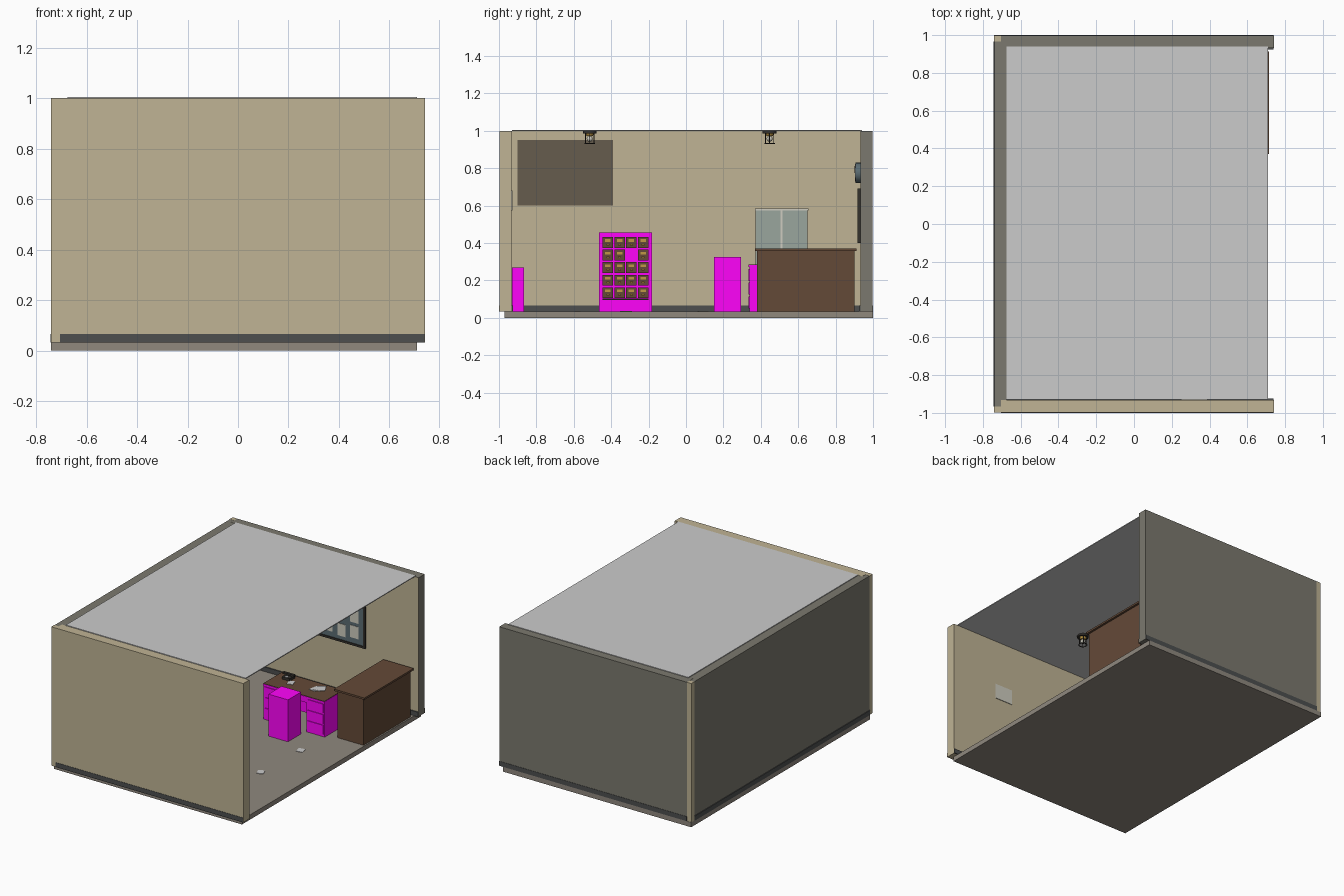
import bpy, math
from mathutils import Vector, Matrix

if "Cube" in bpy.data.objects:
    bpy.data.objects.remove(bpy.data.objects["Cube"])

MATS = {}


def mat(name, r, g, b):
    """Material from display colour values 0-255."""
    m = bpy.data.materials.new(name)
    m.diffuse_color = tuple((v / 255) ** 2.2 for v in (r, g, b)) + (1,)
    m.use_nodes = True
    m.node_tree.nodes["Principled BSDF"].inputs["Base Color"].default_value = m.diffuse_color
    MATS[name] = m


for spec in [("tan", 190, 178, 147), ("grey", 122, 120, 110), ("floor", 142, 135, 125),
             ("skirting", 78, 80, 80), ("ceiling", 200, 199, 196), ("magenta", 255, 12, 250),
             ("brown", 100, 75, 58), ("board", 102, 92, 78), ("teal", 152, 164, 156),
             ("pale", 205, 203, 190), ("gold", 190, 150, 70), ("dark", 55, 52, 48),
             ("slate", 92, 108, 114), ("white", 225, 226, 224)]:
    mat(*spec)


def box(name, x, y, z, m, inner=None, axis=None):
    """Box from (min, max) ranges; faces along axis may take a second material."""
    v = [(a, b, c) for a in x for b in y for c in z]
    f = [(0, 1, 3, 2), (4, 6, 7, 5), (0, 4, 5, 1), (2, 3, 7, 6), (0, 2, 6, 4), (1, 5, 7, 3)]
    me = bpy.data.meshes.new(name)
    me.from_pydata(v, [], f)
    me.materials.append(MATS[m])
    if inner:
        me.materials.append(MATS[inner])
        for p in me.polygons:
            if p.normal.dot(Vector(axis)) > 0.9:
                p.material_index = 1
    ob = bpy.data.objects.new(name, me)
    bpy.context.collection.objects.link(ob)
    return ob


def cyl(name, loc, r, depth, m, rot=(0, 0, 0), r2=None):
    bpy.ops.mesh.primitive_cone_add(vertices=24, radius1=r, radius2=r if r2 is None else r2,
                                    depth=depth, location=loc, rotation=rot)
    ob = bpy.context.object
    ob.name = name
    ob.data.materials.append(MATS[m])
    bpy.ops.object.shade_smooth_by_angle()
    return ob


def sheet(name, cx, cy, z, w, h, angle):
    """Loose sheet of paper lying flat."""
    ob = box(name, (-w / 2, w / 2), (-h / 2, h / 2), (0, 0.003), "white")
    ob.matrix_world = Matrix.Translation((cx, cy, z)) @ Matrix.Rotation(angle, 4, 'Z')


# Room shell, open on the right side
F = 0.033
box("floor", (-0.74, 0.71), (-0.97, 1.0), (0, F), "floor")
box("ceiling", (-0.675, 0.71), (-0.93, 0.94), (0.998, 1.004), "ceiling")
box("left_wall", (-0.738, -0.675), (-0.965, 0.965), (F, 0.999), "grey", "tan", (1, 0, 0))
box("back_wall", (-0.705, 0.74), (0.932, 0.998), (F, 1), "grey", "tan", (0, -1, 0))
box("front_wall", (-0.705, 0.74), (-0.998, -0.932), (F, 1), "tan")
for s, n in ((-1, "front"), (1, "back")):
    box(n + "_corner_post", (-0.74, -0.705), sorted((s * 0.965, s * 0.998)), (F, 1), "tan")
    for t, a, b in (("outer", 0.997, 1.0), ("inner", 0.925, 0.933)):
        box(f"{n}_{t}_skirting", (-0.705, 0.739), sorted((s * a, s * b)), (F, 0.065), "skirting")
box("left_outer_skirting", (-0.743, -0.737), (-0.965, 0.965), (F, 0.065), "skirting")
box("left_inner_skirting", (-0.676, -0.668), (-0.93, 0.93), (F, 0.065), "skirting")

# Reception counter
box("counter_body", (0.50, 0.70), (0.38, 0.90), (F, 0.357), "brown")
box("counter_top", (0.48, 0.715), (0.37, 0.912), (0.357, 0.37), "brown")

# Desk with two drawer pedestals
for n, x in (("left", (-0.04, 0.10)), ("right", (0.29, 0.43))):
    box(n + "_pedestal", x, (0.34, 0.54), (F, 0.272), "magenta")
    for i in range(3):
        z = 0.05 + i * 0.074
        box(f"{n}_desk_drawer_{i}", (x[0] + 0.01, x[1] - 0.01), (0.335, 0.341), (z, z + 0.064), "magenta")
box("desk_back_panel", (0.10, 0.29), (0.525, 0.54), (0.06, 0.272), "magenta")
box("desk_apron", (0.10, 0.29), (0.34, 0.525), (0.235, 0.272), "magenta")
box("desk_edge", (-0.042, 0.432), (0.333, 0.545), (0.271, 0.281), "magenta")
box("desk_top", (-0.04, 0.43), (0.335, 0.543), (0.281, 0.284), "brown")
box("chair_block", (0.13, 0.28), (0.15, 0.295), (F, 0.325), "magenta")

# Telephone and papers
box("phone_base", (0.02, 0.08), (0.455, 0.515), (0.284, 0.302), "dark")
box("phone_handset", (0.005, 0.095), (0.48, 0.498), (0.308, 0.32), "dark")
for i, x in enumerate((0.02, 0.07)):
    box(f"phone_cradle_{i}", (x, x + 0.012), (0.482, 0.496), (0.3, 0.31), "dark")
cyl("phone_dial", (0.05, 0.467, 0.304), 0.011, 0.006, "white")
sheet("desk_note", 0.10, 0.44, 0.284, 0.04, 0.05, 0.3)
for i in range(3):
    sheet(f"desk_paper_{i}", 0.28 + i * 0.018, 0.455 + i * 0.008, 0.284 + i * 0.003, 0.05, 0.065, i * 0.35 - 0.2)
for i, (x, y, a) in enumerate(((0.40, -0.32, 0.4), (0.05, -0.58, 0.0), (0.42, 0.09, 0.2))):
    sheet(f"floor_paper_{i}", x, y, F, 0.045, 0.05 if i != 1 else 0.03, a)

# Card drawer cabinet on the left wall
box("drawer_cabinet", (-0.67, -0.53), (-0.465, -0.182), (F, 0.455), "magenta")
for r in range(5):
    for c in range(4):
        if (r, c) == (3, 2):
            continue  # one drawer is missing
        y, z = -0.446 + c * 0.063, 0.105 + r * 0.067
        tag = f"{r}_{c}"
        box("card_drawer_" + tag, (-0.531, -0.518), (y, y + 0.056), (z, z + 0.058), "brown")
        box("label_frame_" + tag, (-0.519, -0.515), (y + 0.013, y + 0.043), (z + 0.033, z + 0.047), "gold")
        box("drawer_pull_" + tag, (-0.519, -0.509), (y + 0.02, y + 0.036), (z + 0.014, z + 0.022), "gold")
box("cabinet_ledge", (-0.53, -0.512), (-0.446, -0.2), (0.096, 0.103), "dark")

# Low cabinet by the front wall
box("low_cabinet", (-0.2, 0.2), (-0.93, -0.866), (F, 0.268), "magenta")

# Two-door metal cabinet behind the counter
box("tall_cabinet", (-0.67, -0.54), (0.372, 0.65), (F, 0.575), "teal")
box("tall_cabinet_cap", (-0.67, -0.533), (0.368, 0.654), (0.575, 0.585), "pale")
box("tall_cabinet_seam", (-0.541, -0.533), (0.506, 0.516), (F, 0.575), "pale")
for i, y in enumerate((0.376, 0.52)):
    box(f"tall_cabinet_door_{i}", (-0.541, -0.536), (y, y + 0.126), (0.045, 0.568), "teal")

# Wall fittings
box("left_wall_board", (-0.676, -0.668), (-0.9, -0.39), (0.6, 0.95), "board")
box("front_wall_notice", (0.25, 0.39), (-0.933, -0.928), (0.575, 0.68), "pale")
box("notice_board", (-0.33, 0.33), (0.924, 0.934), (0.405, 0.685), "slate")
for n, x, z in (("left", (-0.335, -0.32), (0.4, 0.69)), ("right", (0.32, 0.335), (0.4, 0.69)),
                ("bottom", (-0.32, 0.32), (0.4, 0.414)), ("top", (-0.32, 0.32), (0.676, 0.69))):
    box(f"notice_board_{n}_frame", x, (0.918, 0.934), z, "dark")
for i in range(6):
    x = -0.28 + i * 0.1
    for j in range(2):
        z = 0.44 + j * 0.12 + 0.012 * ((i + j) % 2)
        box(f"pinned_sheet_{i}_{j}", (x, x + 0.062), (0.921, 0.925), (z, z + 0.085), "pale")
quarter = (math.pi / 2, 0, 0)
cyl("clock_case", (0, 0.92, 0.775), 0.054, 0.028, "slate", quarter)
cyl("clock_face", (0, 0.9055, 0.775), 0.047, 0.003, "white", quarter)
box("clock_minute_hand", (-0.002, 0.002), (0.902, 0.904), (0.775, 0.812), "dark")
box("clock_hour_hand", (0, 0.025), (0.902, 0.904), (0.773, 0.777), "dark")

# Ceiling lamps
for i, y in enumerate((-0.515, 0.447)):
    cyl(f"lamp_plate_{i}", (0, y, 0.992), 0.037, 0.012, "dark")
    cyl(f"lamp_neck_{i}", (0, y, 0.979), 0.016, 0.016, "gold", r2=0.024)
    bpy.ops.mesh.primitive_uv_sphere_add(segments=16, ring_count=8, radius=0.016, location=(0, y, 0.957))
    bulb = bpy.context.object
    bulb.name = f"lamp_bulb_{i}"
    bulb.data.materials.append(MATS["pale"])
    bpy.ops.object.shade_smooth_by_angle()
    bpy.ops.mesh.primitive_torus_add(location=(0, y, 0.932), major_radius=0.026, minor_radius=0.003,
                                     major_segments=24, minor_segments=6)
    ring = bpy.context.object
    ring.name = f"lamp_ring_{i}"
    ring.data.materials.append(MATS["dark"])
    for k in range(6):
        a = k * math.pi / 3
        cyl(f"lamp_bar_{i}_{k}", (0.026 * math.cos(a), y + 0.026 * math.sin(a), 0.96), 0.002, 0.056, "dark")
